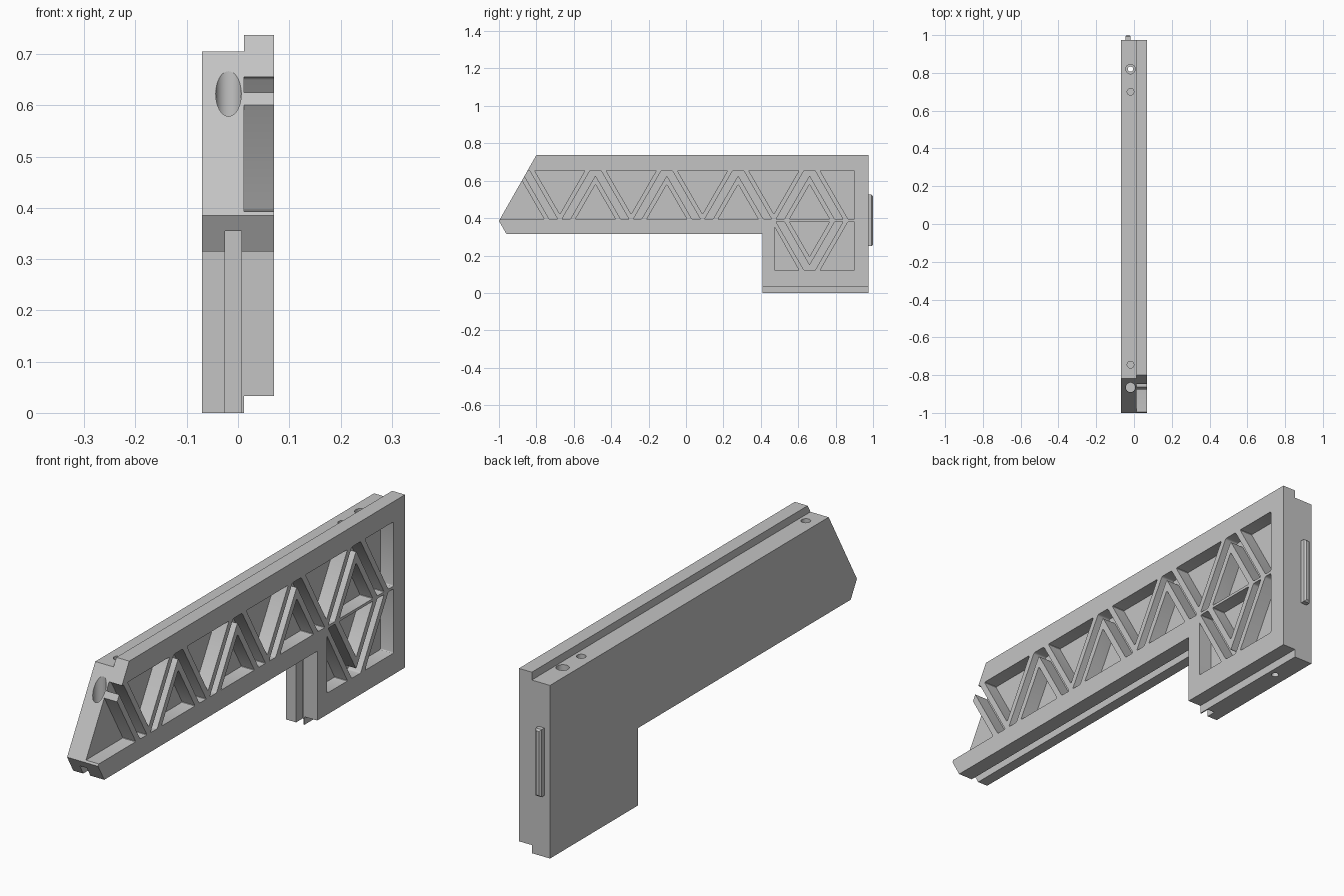
import bpy, bmesh, math

cube = bpy.data.objects.get("Cube")
if cube:
    bpy.data.objects.remove(cube, do_unlink=True)

grey = bpy.data.materials.new("plain grey")
grey.use_nodes = True
grey.diffuse_color = (0.55, 0.55, 0.55, 1)
grey.node_tree.nodes["Principled BSDF"].inputs["Base Color"].default_value = grey.diffuse_color


def make_object(name, bm):
    bmesh.ops.recalc_face_normals(bm, faces=bm.faces)
    mesh = bpy.data.meshes.new(name)
    bm.to_mesh(mesh)
    bm.free()
    mesh.materials.append(grey)
    obj = bpy.data.objects.new(name, mesh)
    bpy.context.scene.collection.objects.link(obj)
    return obj


def prism(name, outline, x0, x1, rounding=0):
    """Extrude a (y, z) outline along x, optionally rounding its corners."""
    bm = bmesh.new()
    face = bm.faces.new([bm.verts.new((x0, y, z)) for y, z in outline])
    made = bmesh.ops.extrude_face_region(bm, geom=[face])["geom"]
    moved = [v for v in made if isinstance(v, bmesh.types.BMVert)]
    bmesh.ops.translate(bm, verts=moved, vec=(x1 - x0, 0, 0))
    if rounding:
        sides = [e for e in bm.edges if abs(e.verts[0].co.x - e.verts[1].co.x) > 0.001]
        bmesh.ops.bevel(bm, geom=sides, offset=rounding, segments=3,
                        profile=0.5, affect='EDGES', clamp_overlap=True)
    return make_object(name, bm)


def bore(x, y, radius, z0, z1):
    bm = bmesh.new()
    bmesh.ops.create_cone(bm, cap_ends=True, segments=32, radius1=radius,
                          radius2=radius, depth=z1 - z0)
    bmesh.ops.translate(bm, verts=bm.verts, vec=(x, y, (z0 + z1) / 2))
    return make_object("bore_cutter", bm)


def cut(target, cutters):
    """Subtract each cutter, bake the result and remove the cutters."""
    for cutter in cutters:
        mod = target.modifiers.new("cut", 'BOOLEAN')
        mod.operation = 'DIFFERENCE'
        mod.solver = 'EXACT'
        mod.object = cutter
    bpy.context.view_layer.update()
    baked = bpy.data.meshes.new_from_object(
        target.evaluated_get(bpy.context.evaluated_depsgraph_get()))
    target.modifiers.clear()
    target.data = baked
    for cutter in cutters:
        bpy.data.objects.remove(cutter, do_unlink=True)


left, step, right = -0.07, 0.012, 0.07
slope = 1.76


def side_outline(bottom, top):
    nose_top = -1 + (top - 0.385) / slope
    return [(-0.96, 0.315), (-1, 0.385), (nose_top, top), (0.975, top),
            (0.975, bottom), (0.41, bottom), (0.41, 0.315)]


# Solid plate with an underside groove and vertical pin holes
plate = prism("solid_plate", side_outline(0, 0.705), left, step)
groove = prism("groove_cutter", [(-1.1, 0.25), (0.3, 0.25), (0.3, -0.1),
               (0.45, -0.1), (0.45, 0.355), (-1.1, 0.355)], -0.025, 0.007)
pin_x = -0.0185
cut(plate, [groove,
            bore(pin_x, -0.865, 0.025, 0.5, 0.9),
            bore(pin_x, -0.745, 0.018, 0.55, 0.9),
            bore(pin_x, 0.70, 0.018, 0.55, 0.9),
            bore(pin_x, 0.82, 0.025, 0.62, 0.9),
            bore(pin_x, 0.82, 0.014, -0.1, 0.8)])

# Lattice pockets: triangles and chevron slots between thin ribs
low, high, end = 0.393, 0.655, 0.90
tan60 = math.sqrt(3)
pitch, first = 0.3815, -0.8655
small, inner, outer = 0.108, 0.1357, 0.18      # half widths at the base
shift = (high - low) / tan60
big_top = 0.135                                # half width of inverted triangles
big_tip = high - big_top * tan60


def triangle(c):
    return [(c - small, low), (c + small, low), (c, low + small * tan60)]


def chevron(c):
    flat = outer - shift
    return [(c - outer, low), (c - inner, low), (c, low + inner * tan60),
            (c + inner, low), (c + outer, low), (c + flat, high), (c - flat, high)]


def inverted(c):
    return [(c - big_top, high), (c + big_top, high), (c, big_tip)]


def end_pocket(c):
    return [(c - big_top, high), (end, high), (end, low),
            (c - big_top + shift, low)]


def flip(outline):
    return [(y, low + 0.382 - z) for y, z in outline]


apexes = [first + pitch * i for i in range(1, 5)]
nodes = [first + pitch * (i + 0.5) for i in range(5)]
pockets = [shape(c) for c in apexes for shape in (triangle, chevron)]
pockets += [inverted(c) for c in nodes[:4]] + [end_pocket(nodes[4])]

# Pockets that run out through the sloping nose
lean = 0.3 / tan60
pockets.append([(-1.1, low), (first + small, low),
                (first + small - lean, low + 0.3), (-1.1, low + 0.3)])
pockets.append([(first + inner, low), (first + outer, low),
                (first + outer - shift, high), (first + inner - shift, high)])

# Mirrored pockets in the leg
wall = 0.473
pockets += [flip(shape(apexes[3])) for shape in (triangle, chevron)]
pockets.append(flip([(wall, high), (nodes[3] + big_top, high), (wall, big_tip)]))
pockets.append(flip(end_pocket(nodes[4])))

# Lattice plate
lattice = prism("lattice_plate", side_outline(0.033, 0.737), step, right)
cut(lattice, [prism("pocket_cutter", p, -0.02, 0.1, 0.006) for p in pockets])

# Locating tongue on the back
tongue = prism("back_tongue", [(0.97, 0.25), (1.0, 0.25), (1.0, 0.525), (0.97, 0.525)],
               -0.045, -0.018)
bm = bmesh.new()
bm.from_mesh(tongue.data)
rim = [e for e in bm.edges if any(v.co.y > 0.99 for v in e.verts)
       and abs(e.verts[0].co.y - e.verts[1].co.y) < 0.001]
bmesh.ops.bevel(bm, geom=rim, offset=0.007, segments=1, affect='EDGES')
bm.to_mesh(tongue.data)
bm.free()

# Smooth only the hole walls and rounded pocket corners
bpy.ops.object.select_all(action='DESELECT')
for obj in (plate, lattice):
    obj.select_set(True)
bpy.context.view_layer.objects.active = plate
bpy.ops.object.shade_smooth_by_angle(angle=math.radians(25))
